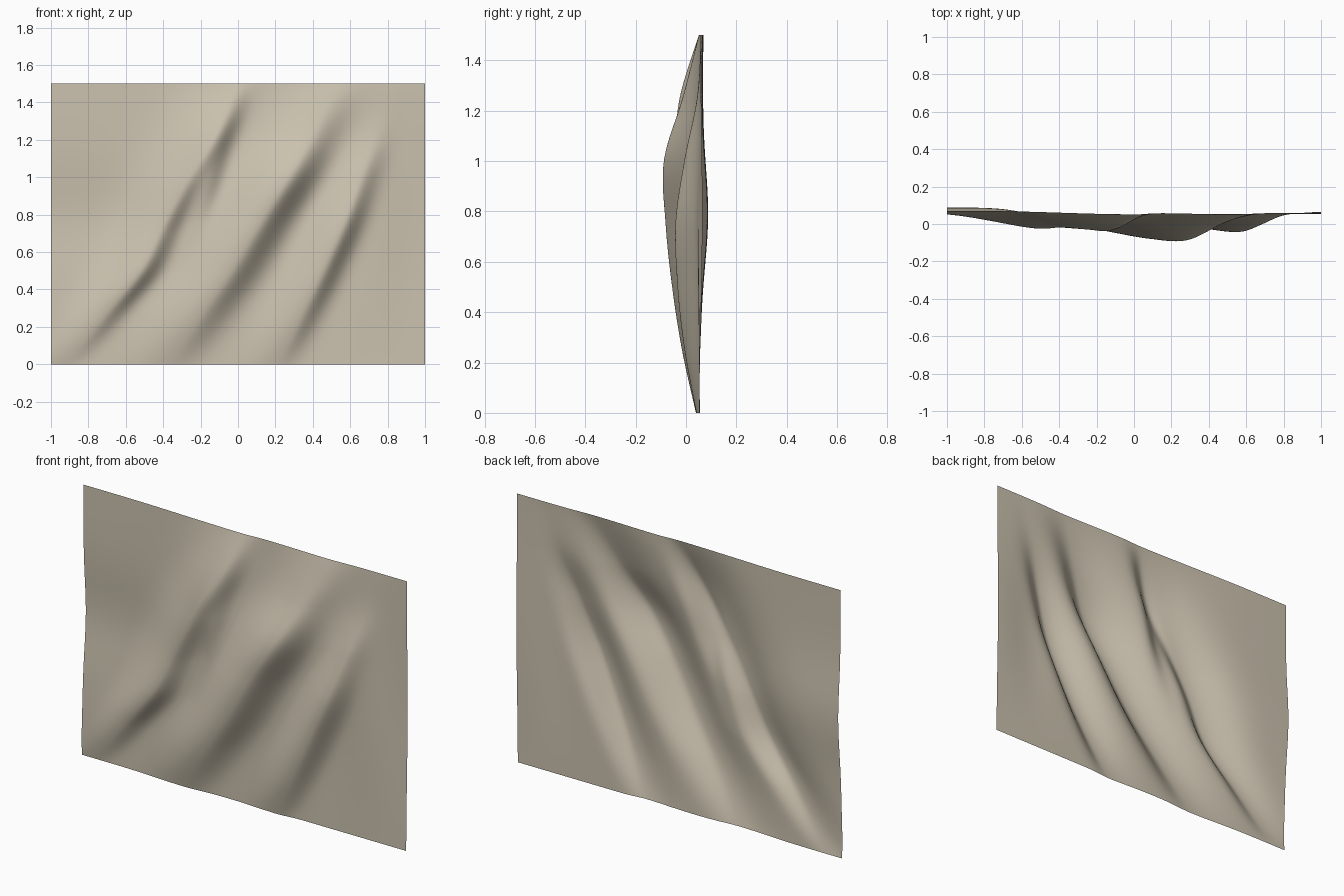
import bpy, bmesh, math

if "Cube" in bpy.data.objects:
    bpy.data.objects.remove(bpy.data.objects["Cube"])

NX, NZ = 160, 120
W, H = 2.0, 1.5


def curve(keys, z):
    """Smooth interpolation through evenly spaced keys from bottom to top."""
    n = len(keys) - 1
    t = min(max(z / H, 0.0), 1.0) * n
    i = min(int(t), n - 1)
    f = t - i
    b, c = keys[i], keys[i + 1]
    a = keys[i - 1] if i > 0 else 2 * b - c
    d = keys[i + 2] if i + 2 <= n else 2 * c - b
    m0, m1 = (c - a) / 2, (d - b) / 2
    return ((2*f**3 - 3*f*f + 1) * b + (f**3 - 2*f*f + f) * m0
            + (3*f*f - 2*f**3) * c + (f**3 - f*f) * m1)


# Folds: steep-side x at each height, bulge at each height,
# left width (bottom, top) and right width
FOLDS = [
    ([-.86, -.66, -.46, -.335, -.20, -.05, .06],
     [0, .045, .085, .08, .08, .07, .008], (.10, .19), .06),
    ([-.27, -.11, .06, .21, .365, .50, .62],
     [.014, .07, .11, .137, .145, .072, .008], (.16, .19), .095),
    ([.27, .395, .515, .625, .715, .80, .88],
     [.012, .06, .09, .098, .06, .012, 0], (.12, .12), .06),
    # short branch beside the first fold
    ([-.43, -.35, -.27, -.18, -.105, -.03, .05],
     [0, 0, 0, .014, .042, .014, 0], (.05, .05), .045),
]


def depth(x, z):
    mid = math.sin(math.pi * z / H) ** 2
    y = 0.053 + 0.006 * z / H + 0.010 * mid * max(x, 0) ** 2
    # left side swells backwards at mid height
    plateau = math.exp(-((x + 1) / 0.55) ** 4)
    y += plateau * (0.003 + 0.007 * z / H + 0.025 * math.exp(-((z - 0.78) / 0.27) ** 2))
    # gentle rise beyond the last fold
    y -= 0.014 * mid * math.exp(-((x - 0.75) / 0.15) ** 2)
    for path, amp, left, right in FOLDS:
        u = x - (curve(path, z) - right)
        s = left[0] + (left[1] - left[0]) * z / H if u < 0 else right
        y -= max(curve(amp, z), 0) * math.exp(-0.5 * (u / s) ** 2)
    return y


# Cloth sheet
bm = bmesh.new()
rows = []
for j in range(NZ + 1):
    z = H * j / NZ
    row = []
    for i in range(NX + 1):
        x = -W / 2 + W * i / NX
        row.append(bm.verts.new((x, depth(x, z), z)))
    rows.append(row)
for j in range(NZ):
    for i in range(NX):
        face = bm.faces.new((rows[j][i], rows[j][i+1], rows[j+1][i+1], rows[j+1][i]))
        face.smooth = True
mesh = bpy.data.meshes.new("draped_cloth")
bm.to_mesh(mesh)
bm.free()
cloth = bpy.data.objects.new("draped_cloth", mesh)
bpy.context.collection.objects.link(cloth)

# Linen colour
linen = bpy.data.materials.new("beige linen")
linen.diffuse_color = (0.60, 0.54, 0.43, 1)
linen.use_nodes = True
linen.node_tree.nodes["Principled BSDF"].inputs["Base Color"].default_value = linen.diffuse_color
mesh.materials.append(linen)
